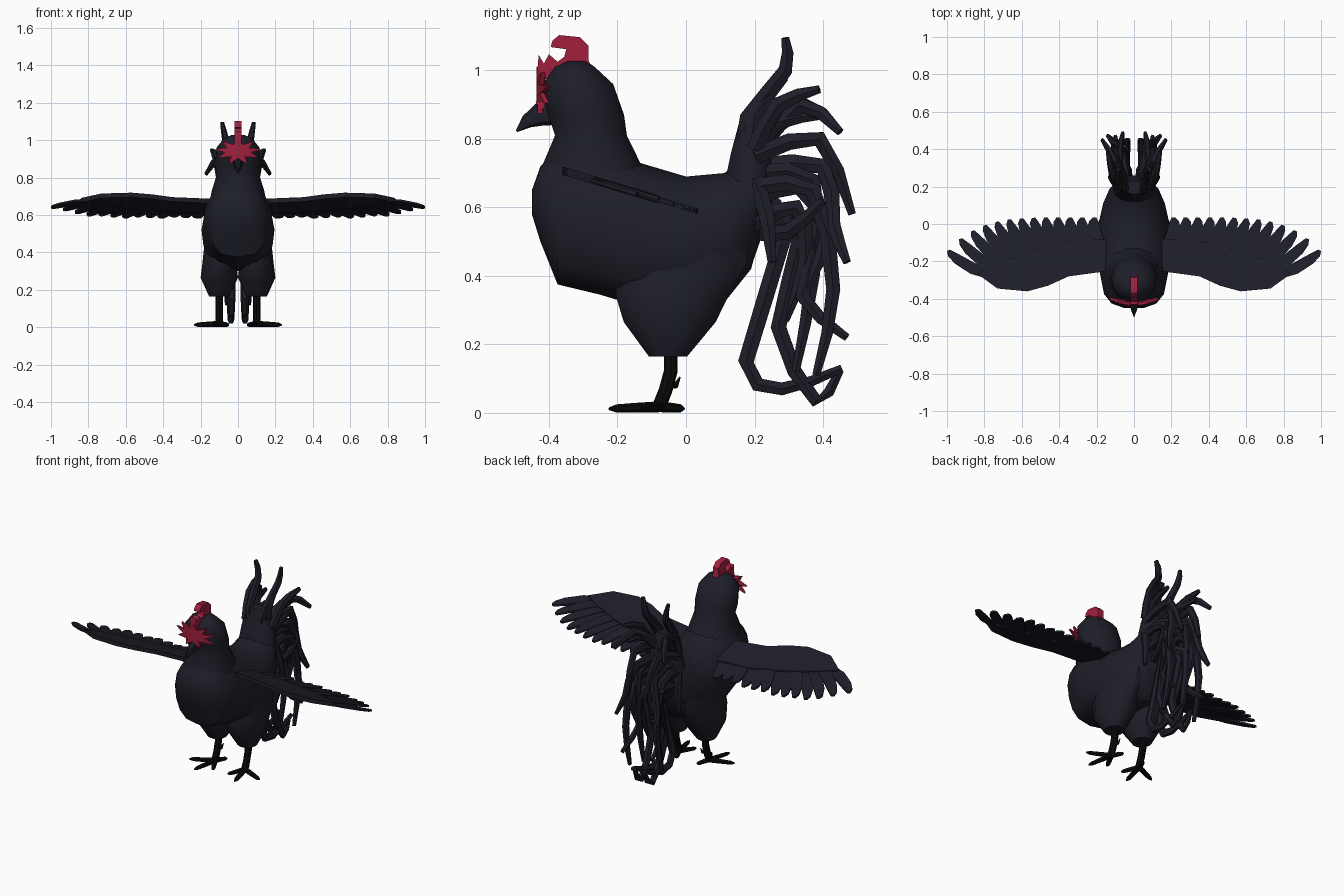
import bpy, bmesh, math
from mathutils import Vector

cube = bpy.data.objects.get("Cube")
if cube:
    bpy.data.objects.remove(cube, do_unlink=True)


def material(name, rgb):
    m = bpy.data.materials.new(name)
    m.use_nodes = True
    m.diffuse_color = (*rgb, 1)
    m.node_tree.nodes["Principled BSDF"].inputs["Base Color"].default_value = (*rgb, 1)
    return m


PLUMAGE = material("dark plumage", (.013, .013, .022))
RED = material("comb red", (.36, .014, .046))
BLACK = material("leg black", (.003, .003, .003))
SIDES = (("left", 1), ("right", -1))
ACROSS, UP = Vector((1, 0, 0)), Vector((0, 0, 1))


def finish(name, bm, mat, angle=40):
    bmesh.ops.recalc_face_normals(bm, faces=bm.faces)
    mesh = bpy.data.meshes.new(name)
    bm.to_mesh(mesh)
    bm.free()
    mesh.materials.append(mat)
    for p in mesh.polygons:
        p.use_smooth = True
    mesh.set_sharp_from_angle(angle=math.radians(angle))
    ob = bpy.data.objects.new(name, mesh)
    bpy.context.collection.objects.link(ob)


def add_loft(bm, rings):
    """Skin a list of equal rings and close both ends."""
    rows = [[bm.verts.new(p) for p in ring] for ring in rings]
    count = len(rows[0])
    for a, b in zip(rows, rows[1:]):
        for i in range(count):
            j = (i + 1) % count
            bm.faces.new((a[i], a[j], b[j], b[i]))
    bm.faces.new(rows[0][::-1])
    bm.faces.new(rows[-1])


def circle(count):
    angles = [math.tau * i / count for i in range(count)]
    return [(math.cos(a), math.sin(a)) for a in angles]


def level_ring(z, front, back, half_width, x=0):
    mid, half = (front + back) / 2, (back - front) / 2
    return [Vector((x + half_width * c, mid + half * s, z)) for c, s in circle(14)]


def upright_ring(y, bottom, top, half_width):
    """Egg section, fuller below than above."""
    mid, half = (bottom + top) / 2, (top - bottom) / 2
    ring = []
    for c, s in circle(16):
        fullness = .65 if s < 0 else 1
        ring.append(Vector((half_width * math.copysign(abs(c) ** fullness, c), y, mid + half * s)))
    return ring


def add_tube(bm, points, radii, sides=6, side=ACROSS, flat=1):
    """Tapered tube through points; flat squeezes it along the side axis."""
    points = [Vector(p) for p in points]
    rings = []
    for i, p in enumerate(points):
        along = (points[min(i + 1, len(points) - 1)] - points[max(i - 1, 0)]).normalized()
        v = along.cross(side).normalized()
        u = v.cross(along).normalized()
        rings.append([p + radii[i] * (u * c * flat + v * s) for c, s in circle(sides)])
    add_loft(bm, rings)


def add_plate(bm, outline, place, thickness):
    """Extruded outline: place maps each 2D point to 3D."""
    points = [place(*p) for p in outline]
    add_loft(bm, [[p - thickness / 2 for p in points], [p + thickness / 2 for p in points]])


def through(points, steps):
    """Curve passing through every point (Catmull-Rom)."""
    p = [Vector(q) for q in points]
    p = [2 * p[0] - p[1]] + p + [2 * p[-1] - p[-2]]
    curve = []
    for a, b, c, d in zip(p, p[1:], p[2:], p[3:]):
        for k in range(steps):
            t = k / steps
            curve.append(b + t / 2 * (c - a + t * (2 * a - 5 * b + 4 * c - d
                                                   + t * (3 * b - 3 * c + d - a))))
    return curve + [p[-2]]


# Torso: upright sections from breast to rump
bm = bmesh.new()
add_loft(bm, [upright_ring(*r) for r in (
    (-.45, .58, .65, .05), (-.425, .5, .72, .12), (-.375, .375, .77, .16),
    (-.25, .345, .79, .185), (-.135, .31, .73, .195), (0, .3, .69, .19),
    (.11, .32, .7, .165), (.19, .42, .745, .13), (.225, .55, .76, .09))])
finish("torso", bm, PLUMAGE)

# Neck and head: level sections
bm = bmesh.new()
add_loft(bm, [level_ring(*r) for r in (
    (.6, -.44, -.06, .165), (.73, -.42, -.13, .14), (.81, -.385, -.17, .115),
    (.87, -.405, -.178, .122), (.96, -.42, -.21, .115), (1.01, -.385, -.265, .075),
    (1.027, -.35, -.29, .035))])
finish("neck_and_head", bm, PLUMAGE)

# Tail root
bm = bmesh.new()
add_loft(bm, [level_ring(*r) for r in (
    (.45, .08, .2, .11), (.62, .1, .26, .12), (.76, .13, .26, .1), (.87, .16, .23, .06))])
finish("tail_root", bm, PLUMAGE)

# Beak
bm = bmesh.new()
add_tube(bm, [(0, -.38, .88), (0, -.43, .87), (0, -.465, .85), (0, -.495, .822)],
         [.04, .033, .02, .003], sides=8, flat=.7)
finish("beak", bm, PLUMAGE)

# Comb: curled plate over the crown
bm = bmesh.new()
add_plate(bm, [(-.435, .99), (-.43, 1.045), (-.415, 1.02), (-.4, 1.047), (-.375, 1.025),
               (-.355, 1.04), (-.35, 1.062), (-.395, 1.068), (-.39, 1.087), (-.37, 1.103),
               (-.31, 1.097), (-.285, 1.073), (-.285, 1.03), (-.27, 1), (-.4, .97)],
          lambda y, z: Vector((0, y, z)), ACROSS * .038)
finish("comb", bm, RED)


# Face: ragged star wrapped round the front of the head
def face_ring(scale, depth):
    ring = []
    for i, (c, s) in enumerate(circle(18)):
        reach = scale * (.55 if i % 2 else 1)
        x, z = .13 * s * reach, .07 * c * reach
        ring.append(Vector((x, depth - .437 + 1.9 * x * x, .94 + z)))
    return ring


bm = bmesh.new()
add_loft(bm, [face_ring(.3, 0), face_ring(1, 0), face_ring(1, .014), face_ring(.3, .025)])
finish("face_patch", bm, RED, 30)

# Wattles beside the beak
bm = bmesh.new()
for _, s in SIDES:
    add_tube(bm, [(s * .03, -.41, .93), (s * .04, -.425, .905), (s * .045, -.42, .885)],
             [.012, .016, .005], flat=.6)
finish("wattles", bm, RED)

# Thighs, legs and feet
for side, s in SIDES:
    bm = bmesh.new()
    add_loft(bm, [level_ring(z, front, back, half_width, s * .1)
                  for z, front, back, half_width in (
                      (.165, -.11, .005, .055), (.265, -.185, .09, .1),
                      (.345, -.21, .13, .09), (.44, -.2, .185, .08), (.58, -.15, .17, .06))])
    finish(side + "_thigh", bm, PLUMAGE)

    bm = bmesh.new()
    hip = s * .1
    add_tube(bm, [(hip, -.045, .2), (hip, -.045, .12), (hip, -.06, .065), (hip, -.08, .015)],
             [.02] * 4, sides=8)
    add_tube(bm, [(hip, -.05, .08), (s * .09, -.03, .08), (s * .085, -.017, .105)],
             [.012, .01, .002])
    for x, y in ((.05, -.17), (.135, -.225), (.235, -.13), (.07, -.005)):
        heel, claw = Vector((hip, -.075, .018)), Vector((s * x, y, .012))
        add_tube(bm, [heel.lerp(claw, f) for f in (0, .5, .85, 1)],
                 [.016, .014, .012, .004], side=UP)
    finish(side + "_leg_and_foot", bm, BLACK)

# Wings: a thick covert plate and fanned flight feathers on one tilted plane
COVERT = [(.13, -.25), (.35, -.28), (.46, -.33), (.57, -.36), (.73, -.345), (.84, -.265),
          (.76, -.22), (.58, -.15), (.35, -.09), (.13, -.08)]
FEATHER = ((0, .03), (.5, .037), (.8, .034), (.95, .022), (1, 0),
           (.97, -.02), (.8, -.034), (.4, -.037), (0, -.03))
FEATHER_COUNT = 13
for side, s in SIDES:
    def wing_point(x, y):
        return Vector((s * x, y, .71 - .3 * (y + .37)))

    bm = bmesh.new()
    add_plate(bm, COVERT, wing_point, UP * .024)
    finish(side + "_wing_coverts", bm, PLUMAGE, 30)

    bm = bmesh.new()
    for i in range(FEATHER_COUNT):
        t = i / (FEATHER_COUNT - 1)
        root = Vector((.14 + .56 * t, -.18 - .11 * t))
        tip = Vector((.22 + .78 * t, .035 - .18 * t ** 5))
        along = tip - root
        across = Vector((along.y, -along.x)).normalized()
        shape = [root + along * f + across * (w * (1 - t / 5) + .025 * math.sin(f * math.pi))
                 for f, w in FEATHER]
        lift = UP * .003 * (i % 3 - 1)
        add_plate(bm, shape, lambda x, y: wing_point(x, y) + lift, UP * .011)
    finish(side + "_flight_feathers", bm, PLUMAGE, 30)

# Tail: sideways spread, then the side path of each feather
UPRIGHT = (
    (.085, (.18, .76), (.18, .86), (.29, 1), (.29, 1.095)),
    (.06, (.2, .77), (.2, .87), (.29, .98)),
    (.14, (.2, .77), (.27, .9), (.39, .945)),
    (.17, (.2, .76), (.34, .9), (.45, .82)),
    (.1, (.18, .74), (.27, .85), (.41, .87)),
    (.06, (.2, .75), (.39, .8), (.485, .58)))
HANGING = (
    (.14, (.2, .72), (.4, .72), (.43, .55), (.47, .44)),
    (.06, (.2, .7), (.37, .68), (.37, .4), (.32, .12)),
    (.11, (.2, .66), (.37, .65), (.43, .36), (.38, .11)),
    (.04, (.2, .65), (.29, .53), (.175, .15), (.28, .07), (.455, .13)),
    (.03, (.2, .62), (.33, .5), (.27, .25), (.38, .035), (.45, .125)),
    (.13, (.2, .68), (.235, .58), (.25, .44)),
    (.1, (.2, .6), (.38, .53), (.34, .34), (.47, .22)),
    (.08, (.19, .62), (.33, .66), (.41, .52), (.35, .36)),
    (.05, (.19, .55), (.32, .6), (.35, .45), (.29, .27)),
    (.12, (.19, .53), (.3, .53), (.4, .62)))
for group, plumes in (("upright", UPRIGHT), ("hanging", HANGING)):
    for side, s in SIDES:
        bm = bmesh.new()
        for i, (spread, *path) in enumerate(plumes):
            curve = through(path, 2)
            root = .03 * (1 + i % 3)
            fractions = [k / (len(curve) - 1) for k in range(len(curve))]
            points = [(s * (root + (spread - root) * f), *p) for f, p in zip(fractions, curve)]
            add_tube(bm, points, [.028 - .015 * f ** 3 for f in fractions], flat=.8)
        finish(side + "_" + group + "_tail_feathers", bm, PLUMAGE)
